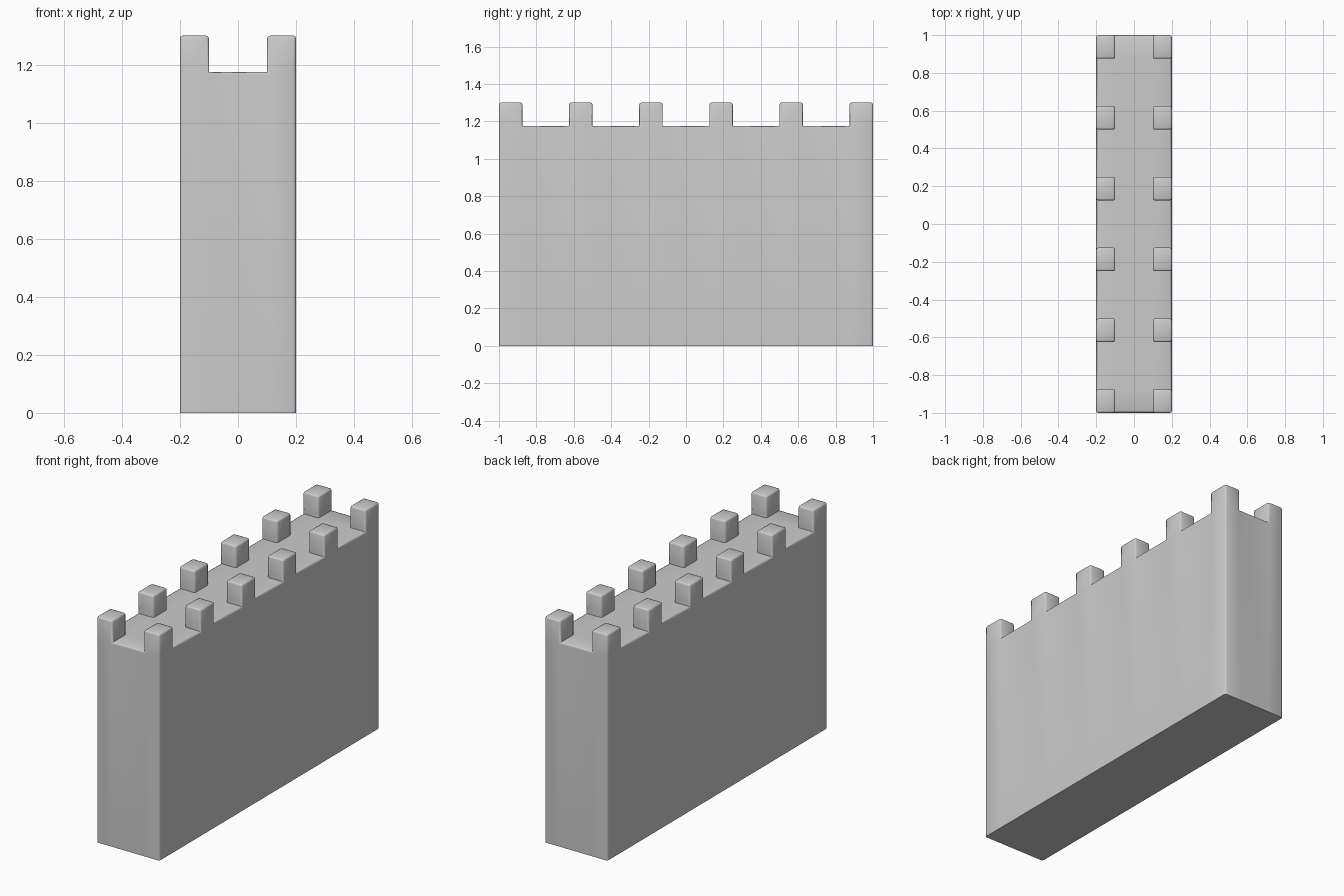
import bpy, bmesh, math
from mathutils import Vector

cube = bpy.data.objects.get("Cube")
if cube:
    bpy.data.objects.remove(cube, do_unlink=True)

HALF_X, HALF_Y = 0.2, 1.0
WALL_TOP, TOP = 1.175, 1.3
MERLON_X, MERLON_Y, PITCH, ROWS = 0.1, 0.125, 0.375, 6

stone = bpy.data.materials.new("grey stone")
stone.use_nodes = True
colour = (0.6, 0.6, 0.6, 1)
stone.diffuse_color = colour
stone.node_tree.nodes["Principled BSDF"].inputs["Base Color"].default_value = colour

# Wall block
bm = bmesh.new()
bmesh.ops.create_cube(bm, size=1)
for v in bm.verts:
    v.co = Vector((v.co.x * 2 * HALF_X, v.co.y * 2 * HALF_Y, (v.co.z + 0.5) * WALL_TOP))


def cut(point, normal):
    bmesh.ops.bisect_plane(bm, geom=bm.verts[:] + bm.edges[:] + bm.faces[:],
                           plane_co=point, plane_no=normal)


# Loops that mark out the merlons
starts = [-HALF_Y + i * PITCH for i in range(ROWS)]
for x in (-MERLON_X, MERLON_X):
    cut((x, 0, 0), (1, 0, 0))
for y in starts:
    for line in (y, y + MERLON_Y):
        if abs(line) < HALF_Y - 0.01:
            cut((0, line, 0), (0, 1, 0))

# Raise the merlons along both sides
bm.normal_update()
tops = []
for f in bm.faces:
    c = f.calc_center_median()
    if f.normal.z > 0.9 and abs(c.x) > MERLON_X and any(y < c.y < y + MERLON_Y for y in starts):
        tops.append(f)
raised = bmesh.ops.extrude_face_region(bm, geom=tops)["geom"]
for v in raised:
    if isinstance(v, bmesh.types.BMVert):
        v.co.z = TOP
bmesh.ops.delete(bm, geom=tops, context="FACES")
bmesh.ops.recalc_face_normals(bm, faces=bm.faces[:])

# Soften outer edges, leaving the foot and the inner corners crisp
soft = [e for e in bm.edges if e.is_manifold and e.calc_face_angle_signed() > 0.5
        and max(v.co.z for v in e.verts) > 0.01]
bmesh.ops.bevel(bm, geom=soft, offset=0.01, segments=2, profile=0.5,
                affect="EDGES", clamp_overlap=True)

mesh = bpy.data.meshes.new("battlement_wall")
bm.to_mesh(mesh)
bm.free()
mesh.materials.append(stone)
wall = bpy.data.objects.new("battlement_wall", mesh)
bpy.context.collection.objects.link(wall)
bpy.context.view_layer.objects.active = wall
wall.select_set(True)
bpy.ops.object.shade_smooth_by_angle(angle=math.radians(50))
